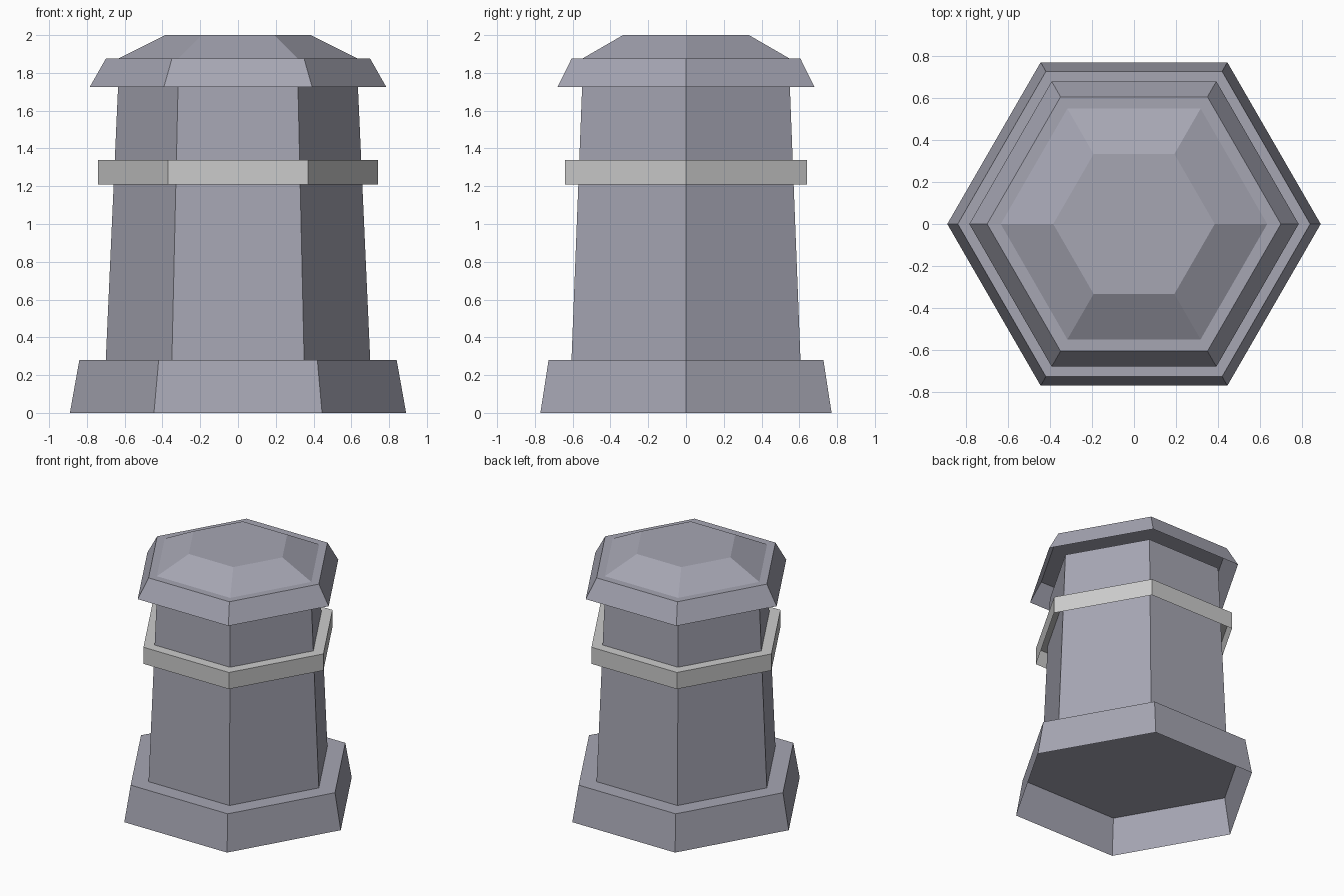
import bpy, bmesh
from math import cos, sin, pi

if "Cube" in bpy.data.objects:
    bpy.data.objects.remove(bpy.data.objects["Cube"])

SIDES = 6

stone = bpy.data.materials.new("slate_stone")
stone.diffuse_color = (0.38, 0.38, 0.45, 1)
stone.use_nodes = True
stone.node_tree.nodes["Principled BSDF"].inputs["Base Color"].default_value = stone.diffuse_color
trim = bpy.data.materials.new("pale_trim")
trim.diffuse_color = (0.8, 0.8, 0.79, 1)
trim.use_nodes = True
trim.node_tree.nodes["Principled BSDF"].inputs["Base Color"].default_value = trim.diffuse_color


def hex_shell(name, lower, upper, mat):
    """Tapered six-sided shell, open below and closed on top; ends are (radius, z)."""
    bm = bmesh.new()
    rings = [[bm.verts.new((r * cos(2 * pi * i / SIDES), r * sin(2 * pi * i / SIDES), z))
              for i in range(SIDES)] for r, z in (lower, upper)]
    low, top = rings
    for i in range(SIDES):
        j = (i + 1) % SIDES
        bm.faces.new((low[i], low[j], top[j], top[i]))
    bm.faces.new(top)
    mesh = bpy.data.meshes.new(name)
    bm.to_mesh(mesh)
    bm.free()
    mesh.materials.append(mat)
    obj = bpy.data.objects.new(name, mesh)
    bpy.context.collection.objects.link(obj)
    return obj


# Plinth and tapering shaft
hex_shell("base", (0.89, 0), (0.84, 0.28), stone)
hex_shell("shaft", (0.70, 0.28), (0.635, 1.725), stone)

# Pale band around the shaft
hex_shell("band", (0.74, 1.21), (0.74, 1.34), trim)

# Overhanging hollow cap and its sloped roof
hex_shell("cap", (0.785, 1.725), (0.70, 1.875), stone)
hex_shell("roof", (0.635, 1.875), (0.385, 2.0), stone)
